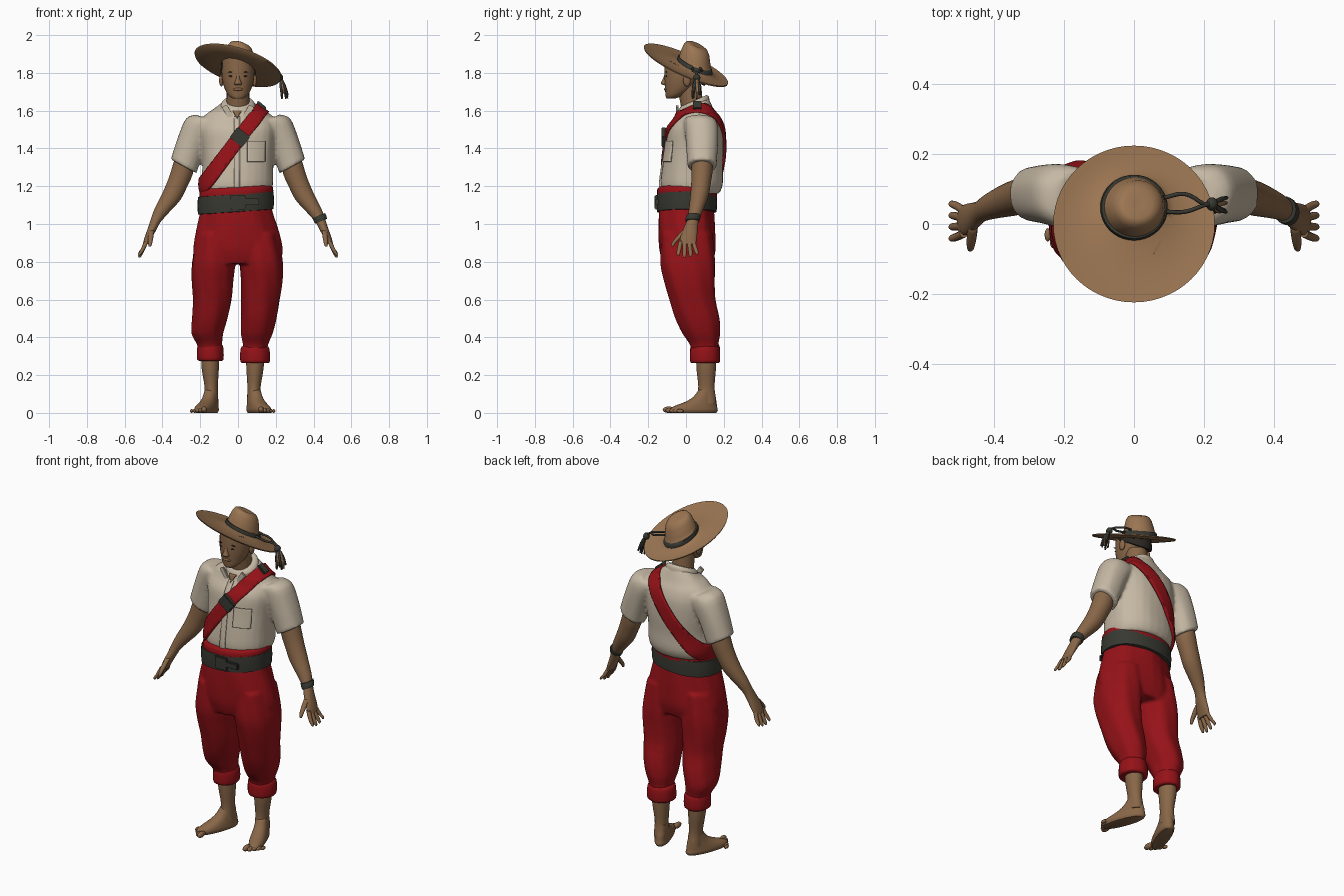
import bpy, bmesh, math, random
from mathutils import Matrix, Vector

random.seed(4)
if "Cube" in bpy.data.objects:
    bpy.data.objects.remove(bpy.data.objects["Cube"])


def material(name, r, g, b):
    m = bpy.data.materials.new(name)
    m.use_nodes = True
    m.diffuse_color = (r, g, b, 1)
    bsdf = m.node_tree.nodes["Principled BSDF"]
    bsdf.inputs["Base Color"].default_value = (r, g, b, 1)
    bsdf.inputs["Roughness"].default_value = 0.9
    return m


SKIN = material("brown skin", 0.25, 0.135, 0.065)
SHIRT = material("cream cotton", 0.56, 0.48, 0.37)
RED = material("red cloth", 0.3, 0.006, 0.009)
DARK = material("dark leather", 0.04, 0.04, 0.032)
HAIR = material("black hair", 0.025, 0.02, 0.016)
STRAW = material("tan straw", 0.33, 0.18, 0.085)


def finish(name, mat, bm, remesh=0.0):
    bmesh.ops.recalc_face_normals(bm, faces=bm.faces[:])
    me = bpy.data.meshes.new(name)
    bm.to_mesh(me)
    bm.free()
    me.materials.append(mat)
    me.shade_smooth()
    me.set_sharp_from_angle(angle=1.0)
    ob = bpy.data.objects.new(name, me)
    bpy.context.scene.collection.objects.link(ob)
    if remesh:
        mod = ob.modifiers.new("blend", 'REMESH')
        mod.mode, mod.voxel_size, mod.use_smooth_shade = 'VOXEL', remesh, True
        soft = ob.modifiers.new("soften", 'SMOOTH')
        soft.factor, soft.iterations = 0.5, 4
    return ob


def spline(rings, steps):
    """Smoothly add rings between the given (x, y, z, rx, ry, tilt_x, tilt_y)."""
    rings = [tuple(r) + (0,) * (7 - len(r)) for r in rings]
    out = []
    for i in range(len(rings) - 1):
        a, b, c, d = (rings[max(0, min(len(rings) - 1, i + k))] for k in (-1, 0, 1, 2))
        for s in range(steps):
            t = s / steps
            out.append([q + t / 2 * (r - p + t * (2 * p - 5 * q + 4 * r - e + t * (3 * (q - r) + e - p)))
                        for p, q, r, e in zip(a, b, c, d)])
    return out + [rings[-1]]


def loft(bm, rings, n=28, steps=3, p=1.0, fold=0.0):
    prev = None
    for x, y, z, rx, ry, tx, ty in spline(rings, steps):
        loop = []
        for k in range(n):
            a = math.tau * k / n
            w = 1 + fold * math.sin(7 * a + 9 * z)
            dx, dy = (r * w * math.copysign(abs(f) ** p, f)
                      for r, f in ((rx, math.cos(a)), (ry, math.sin(a))))
            loop.append(bm.verts.new((x + dx, y + dy, z + tx * dx + ty * dy)))
        if prev:
            for k in range(n):
                bm.faces.new((prev[k - 1], prev[k], loop[k], loop[k - 1]))
        else:
            bm.faces.new(loop[::-1])
        prev = loop
    bm.faces.new(prev)


def part(name, mat, lofts, remesh=0.0, **kw):
    bm = bmesh.new()
    for rings in lofts:
        loft(bm, rings, **kw)
    return finish(name, mat, bm, remesh)


def flip(rings, s):
    """Swap a list of left-side rings to the other side when s is -1."""
    return [(s * r[0],) + tuple(r[1:5]) + (s * (r[5] if len(r) > 5 else 0), 0) for r in rings]


def ball(name, mat, loc, size, turn=0):
    bm = bmesh.new()
    m = Matrix.Translation(loc) @ Matrix.Rotation(turn, 4, 'Y') @ Matrix.Diagonal((*size, 1))
    bmesh.ops.create_uvsphere(bm, u_segments=16, v_segments=10, radius=1, matrix=m)
    return finish(name, mat, bm)


def box(name, mat, loc, size, turn=0):
    bm = bmesh.new()
    m = Matrix.Translation(loc) @ Matrix.Rotation(turn, 4, 'Y') @ Matrix.Diagonal((*size, 1))
    bmesh.ops.create_cube(bm, size=1, matrix=m)
    bmesh.ops.bevel(bm, geom=bm.edges[:], offset=0.004, segments=2, affect='EDGES')
    return finish(name, mat, bm)


# Shirt: torso and sleeves blended together
TORSO = [(-.008, .025, 1.16, .18, .15), (-.005, .03, 1.21, .192, .165), (0, .035, 1.3, .188, .16),
         (0, .045, 1.4, .195, .155), (0, .05, 1.5, .205, .145), (0, .06, 1.56, .19, .115),
         (0, .055, 1.6, .145, .095), (0, .045, 1.635, .085, .072, 0, .45)]
SLEEVE = [(.15, .07, 1.545, .07, .085, .5), (.2, .08, 1.515, .075, .09, .6),
          (.245, .085, 1.43, .07, .085, .55), (.288, .085, 1.305, .068, .077, .55)]
part("shirt", SHIRT, [TORSO, flip(SLEEVE, 1), flip(SLEEVE, -1)], 0.01, p=0.9, fold=0.008)


def patch(name, mat, offset, planes, thick=0.01):
    """Cut a piece of cloth from a slightly larger torso; each plane clears its outer side."""
    bm = bmesh.new()
    loft(bm, [(x, y, z, rx + offset, ry + offset, *t) for x, y, z, rx, ry, *t in TORSO], n=72, p=0.9)
    for co, no in planes:
        bmesh.ops.bisect_plane(bm, geom=bm.verts[:] + bm.edges[:] + bm.faces[:],
                               plane_co=co, plane_no=no, clear_outer=True)
    mod = finish(name, mat, bm).modifiers.new("thickness", 'SOLIDIFY')
    mod.thickness, mod.offset = thick, -1


FRONT = ((0, 0, 0), (0, 1, 0))
across, middle = Vector((.79, 0, -.615)), Vector((.01, 0, 1.46))
patch("shoulder_sash", RED, .014, [(middle + across * .038, across), (middle - across * .038, -across)], .014)
patch("chest_pocket", SHIRT, .009, [FRONT, ((.05, 0, 0), (-1, 0, 0)), ((.145, 0, 0), (1, 0, 0)),
                                    ((0, 0, 1.33), (0, 0, -1)), ((0, 0, 1.44), (0, 0, 1))])
patch("button_placket", SHIRT, .008, [FRONT, ((.01, 0, 0), (1, 0, 0)), ((-.022, 0, 0), (-1, 0, 0)),
                                      ((0, 0, 1.57), (0, 0, 1))])
patch("open_neck", SKIN, .008, [FRONT, ((-.005, 0, 1.555), (.9, 0, -.45)), ((-.005, 0, 1.555), (-.9, 0, -.45))])

box("sash_buckle", DARK, (.01, -.118, 1.46), (.085, .025, .07), .66)
box("shoulder_buckle", DARK, (.125, .06, 1.628), (.06, .045, .016), .7)

# Collar
part("collar", SHIRT, [[(0, .04, 1.615, .096, .086, 0, .4), (0, .04, 1.64, .086, .08, 0, .45),
                        (0, .04, 1.652, .07, .068, 0, .45)]])
for s, side in ((1, "left"), (-1, "right")):
    box(side + "_collar_flap", SHIRT, (s * .055, -.047, 1.595), (.03, .014, .07), s * .55)

# Trousers: hips and both legs, blended
HIPS = [(-.01, 0, 1.12, .18, .14), (-.008, 0, 1.05, .195, .147), (-.005, .003, .95, .222, .15),
        (-.005, .008, .86, .238, .148), (-.005, .01, .79, .225, .13)]
LEG = [(.95, .11, -.12, .005, .1, .135), (.8, .122, -.13, .01, .114, .145), (.7, .126, -.135, .02, .11, .135),
       (.6, .12, -.135, .035, .102, .122), (.5, .112, -.148, .06, .094, .117),
       (.42, .1, -.162, .08, .084, .1), (.36, .093, -.15, .095, .066, .075), (.3, .09, -.147, .1, .062, .07)]
legs = [[(row[i], row[3], row[0], row[4], row[5]) for row in LEG] for i in (1, 2)]
part("trousers", RED, [HIPS] + legs, 0.01, p=0.93, fold=0.025)

# Rolled cuffs, shins and feet
for side, s, x, drop in (("left", 1, .09, .012), ("right", -1, -.147, 0)):
    w = .075 if s > 0 else .067
    part(side + "_cuff", RED, [[(x, .1, z - drop, w + g, .076 + g) for z, g in
                                ((.275, -.012), (.282, .002), (.32, .004), (.355, 0), (.368, -.012))]], fold=.015)
    ax = x - s * .005
    part(side + "_shin", SKIN, [[(x, .107, .34, .048, .054), (x, .107, .24, .046, .052),
                                 (ax, .108, .14, .035, .043), (ax, .108, .08, .036, .05),
                                 (ax, .108, .05, .038, .052)]])
    foot = part(side + "_foot", SKIN, [[(0, -.07, 0, .038, .125), (0, -.07, .014, .045, .133),
                                        (0, -.065, .032, .044, .124), (0, -.03, .06, .039, .085),
                                        (0, -.012, .085, .036, .06), (0, 0, .12, .033, .043)]], p=.9)
    spin = Matrix.Translation((ax, .108, 0)) @ Matrix.Rotation(s * .36, 4, 'Z')
    foot.matrix_world = spin
    for k in range(5):
        r = (.017, .013, .012, .011, .01)[k]
        loc = spin @ Vector((s * (k * .021 - .036), -.205 + .011 * abs(k - .5), r))
        ball(f"{side}_toe_{k + 1}", SKIN, loc, (r * .9, r * 1.9, r))

# Waist sash, belt and buckle
part("waist_sash", RED, [[(-.01, .005, 1.08, .185, .15, .06), (-.01, .005, 1.13, .194, .158, .06),
                          (-.008, .005, 1.18, .194, .158, .06), (-.008, .01, 1.195, .18, .15, .06)]], p=.93)
part("belt", DARK, [[(-.012, .004, z, .2 + g, .158 + g, .07) for z, g in
                     ((1.062, -.02), (1.065, 0), (1.11, .003), (1.157, 0), (1.16, -.02))]], p=.93, steps=1, n=40)
box("belt_buckle", DARK, (0, -.158, 1.115), (.08, .016, .075))
box("belt_tongue", DARK, (.06, -.155, 1.117), (.1, .018, .035))

# Arms and hands
ARM = [(.265, .085, 1.4, .05, .055, .4), (.292, .085, 1.29, .052, .056, .5), (.318, .08, 1.22, .05, .052, .4),
       (.353, .07, 1.145, .047, .048, .4), (.405, .052, 1.07, .035, .038, .4), (.435, .037, 1.02, .025, .032, .4),
       (.452, .025, .98, .022, .037, .3), (.474, .014, .93, .02, .044), (.489, .01, .893, .015, .042)]
for s, side in ((1, "left"), (-1, "right")):
    part(side + "_arm", SKIN, [flip(ARM, s)])
    fingers = []
    for k in range(4):
        y, low = .042 - k * .024, (.838, .826, .822, .832)[k]
        end = y * 1.35
        fingers.append(flip([(.484, y * .9, .91, .012, .012), (.503, y * 1.2, .868, .0115, .0115),
                             (.518, end, low + .012, .0095, .01), (.523, end, low, .004, .005)], s))
    fingers.append(flip([(.458, -.005, .965, .014, .016), (.462, -.038, .93, .014, .016),
                         (.465, -.064, .9, .011, .012), (.467, -.073, .88, .006, .006)], s))
    part(side + "_fingers", SKIN, fingers, n=10)
part("wristband", DARK, [[(.428, .041, 1.045, .033, .038, .4), (.434, .037, 1.03, .034, .039, .4),
                          (.44, .033, 1.015, .031, .037, .4)]])

# Head, neck and face
part("neck", SKIN, [[(0, .045, 1.56, .065, .06), (0, .03, 1.64, .06, .06), (0, .015, 1.74, .06, .065)]])
part("head", SKIN, [[(0, -.08, 1.665, .028, .024), (0, -.06, 1.68, .05, .048), (0, -.035, 1.715, .07, .076),
                     (0, -.02, 1.76, .083, .094), (0, -.014, 1.8, .087, .1, 0, -.15),
                     (0, -.012, 1.845, .085, .098, -.2, -.4)]])
part("hair", HAIR, [[(0, .004, 1.782, .088, .094, 0, -.55), (0, .002, 1.8, .093, .103, 0, -.5),
                     (0, 0, 1.838, .088, .1, -.2, -.42)]])
part("nose", SKIN, [[(0, -.112, 1.735, .016, .008), (0, -.116, 1.745, .02, .018),
                     (0, -.112, 1.765, .011, .012), (0, -.105, 1.795, .008, .008)]], n=14)
ball("lips", SKIN, (0, -.104, 1.713), (.027, .012, .009))
for s, side in ((1, "left"), (-1, "right")):
    ball(side + "_ear", SKIN, (s * .088, .005, 1.76), (.012, .02, .032))
    ball(side + "_eye", HAIR, (s * .036, -.104, 1.783), (.014, .004, .004))
    ball(side + "_eyebrow", HAIR, (s * .037, -.104, 1.805), (.02, .004, .003), s * .12)


# Wide straw hat, tilted back and towards its left
def hat_ring(y, h, r, x=0.0):
    return (x, y, 1.84 + h - .27 * x - .42 * y, r, r * .97, -.27, -.42)


part("straw_hat", STRAW, [[hat_ring(*v) for v in (
    (.03, -.012, .08), (.012, -.016, .16), (0, -.004, .228), (0, .003, .23), (.004, 0, .205), (.012, -.003, .165),
    (.035, .004, .115), (.047, .015, .09), (.05, .06, .082, .006), (.055, .105, .071, .012),
    (.057, .128, .058, .014), (.055, .136, .04, .012), (.055, .132, .012, .012))]], steps=1, n=56)
part("hat_band", DARK, [[hat_ring(*v) for v in ((.046, .01, .096), (.047, .02, .096), (.048, .034, .092),
                                                (.049, .036, .08))]], steps=1, n=40)

# Cord and tassel hanging from the hat
for j, y in enumerate((.035, .075)):
    cu = bpy.data.curves.new(f"hat_cord_{j + 1}", 'CURVE')
    cu.dimensions, cu.bevel_depth, cu.bevel_resolution = '3D', .006, 2
    sp = cu.splines.new('BEZIER')
    path = [(.085, y, 1.825), (.145, y + .01 * j, 1.812), (.205, .055, 1.795), (.232, .058, 1.75)]
    sp.bezier_points.add(len(path) - 1)
    for bp, co in zip(sp.bezier_points, path):
        bp.co = co
        bp.handle_left_type = bp.handle_right_type = 'AUTO'
    cu.materials.append(DARK)
    bpy.context.scene.collection.objects.link(bpy.data.objects.new(cu.name, cu))
ball("tassel_knot", DARK, (.222, .057, 1.775), (.017, .019, .02))
for name, mat, count in (("tassel_dark_strands", DARK, 10), ("tassel_straw_strands", STRAW, 4)):
    strands = []
    for k in range(count):
        dx, dy = random.uniform(-.022, .022), random.uniform(-.028, .028)
        low = random.uniform(1.655, 1.69)
        strands.append([(.224, .057, 1.78, .006, .006), (.235 + dx * .6, .057 + dy * .7, 1.735, .007, .007),
                        (.246 + dx, .057 + dy, low, .004, .004)])
    part(name, mat, strands, n=7)
